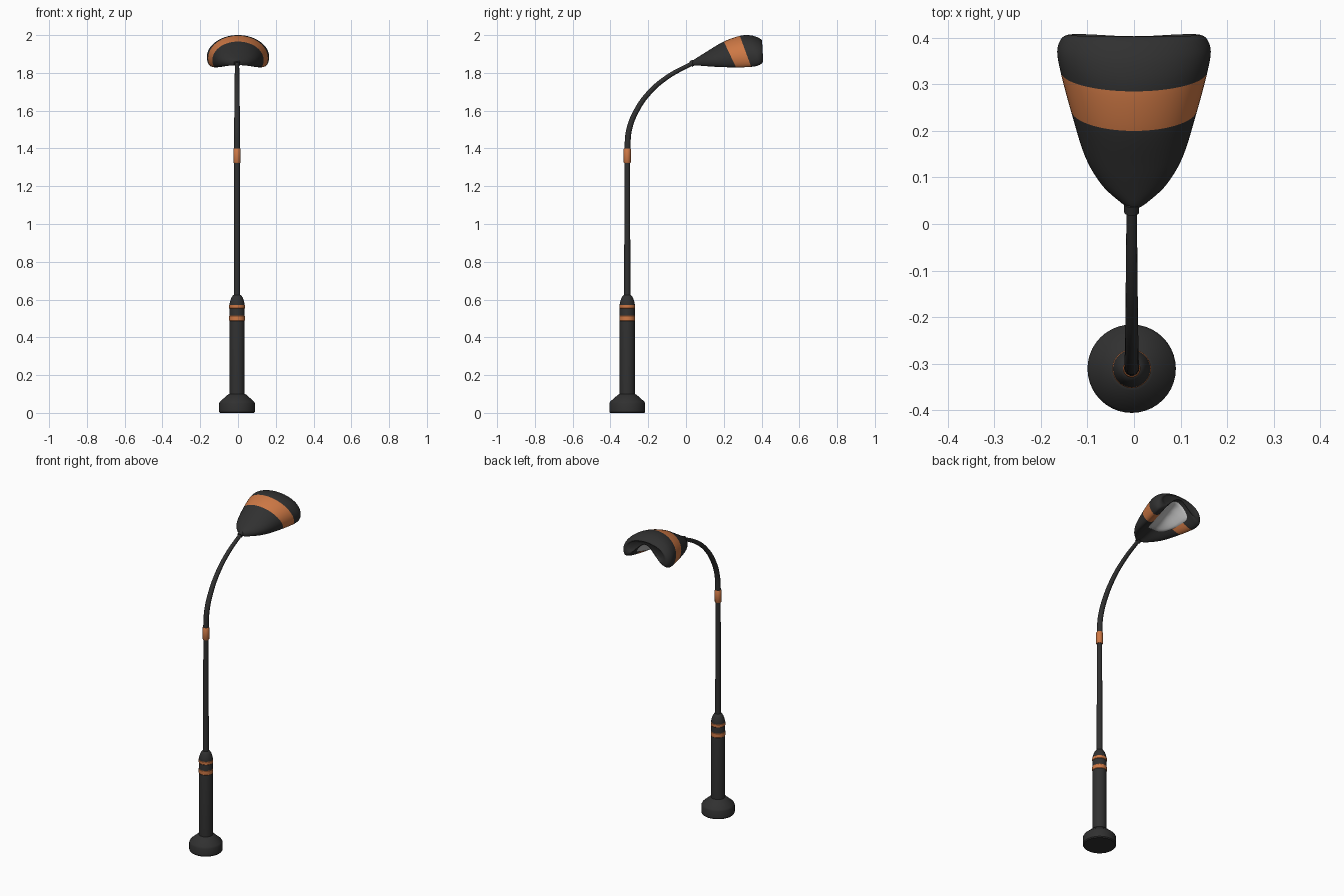
import bpy, bmesh, math

if "Cube" in bpy.data.objects:
    bpy.data.objects.remove(bpy.data.objects["Cube"])

PX, PY = -0.005, -0.311     # pole axis


def material(name, rgb):
    m = bpy.data.materials.new(name)
    m.diffuse_color = (*rgb, 1)
    m.use_nodes = True
    m.node_tree.nodes["Principled BSDF"].inputs["Base Color"].default_value = m.diffuse_color
    return m


DARK = material("dark", (0.03, 0.03, 0.03))
ORANGE = material("orange", (0.62, 0.19, 0.06))


def finish(name, bm, mats, angle=35):
    bmesh.ops.recalc_face_normals(bm, faces=bm.faces)
    me = bpy.data.meshes.new(name)
    bm.to_mesh(me)
    bm.free()
    for m in mats:
        me.materials.append(m)
    ob = bpy.data.objects.new(name, me)
    bpy.context.collection.objects.link(ob)
    bpy.ops.object.select_all(action='DESELECT')
    ob.select_set(True)
    bpy.context.view_layer.objects.active = ob
    bpy.ops.object.shade_smooth_by_angle(angle=math.radians(angle))
    return ob


def skin(bm, rings, mat_of=lambda i: 0):
    """Join closed rings of points into a capped tube."""
    rows = [[bm.verts.new(p) for p in r] for r in rings]
    n = len(rows[0])
    for i in range(len(rows) - 1):
        for j in range(n):
            k = (j + 1) % n
            f = bm.faces.new((rows[i][j], rows[i][k], rows[i + 1][k], rows[i + 1][j]))
            f.material_index = mat_of(i)
    bm.faces.new(rows[0])
    bm.faces.new(rows[-1])


def lathe(name, profile, mat, n=40):
    bm = bmesh.new()
    skin(bm, [[(PX + r * math.cos(2 * math.pi * j / n), PY + r * math.sin(2 * math.pi * j / n), z)
               for j in range(n)] for r, z in profile])
    return finish(name, bm, [mat])


# Base, column and pole
lathe("base_foot", [(.09, 0), (.095, .006), (.095, .05), (.09, .06), (.047, .098), (.04, .1)], DARK)
lathe("column", [(.04, .09), (.04, .575), (.037, .59), (.03, .61), (.022, .622), (.016, .625)], DARK)
for i, (z0, z1) in enumerate([(.487, .515), (.552, .572)]):
    lathe(f"column_ring_{i + 1}", [(.04, z0), (.0415, z0 + .002), (.0415, z1 - .002), (.04, z1)], ORANGE)
lathe("pole", [(.0165, .6), (.015, 1.34)], DARK)
lathe("pole_sleeve", [(.017, 1.323), (.019, 1.326), (.019, 1.397), (.017, 1.4)], ORANGE)

# Curved arm
cu = bpy.data.curves.new("arm", 'CURVE')
cu.dimensions = '3D'
cu.bevel_depth = 1
cu.bevel_resolution = 5
cu.use_fill_caps = True
path = [(PY, 1.39, .0165), (-.301, 1.5, .0155), (-.262, 1.6, .0145), (-.195, 1.695, .0135),
        (-.1, 1.777, .0125), (.045, 1.856, .011)]
sp = cu.splines.new('BEZIER')
sp.bezier_points.add(len(path) - 1)
for bp, (y, z, r) in zip(sp.bezier_points, path):
    bp.co = (PX, y, z)
    bp.radius = r
    bp.handle_left_type = bp.handle_right_type = 'AUTO'
cu.materials.append(DARK)
bpy.context.collection.objects.link(bpy.data.objects.new("arm", cu))

# Collar where the arm meets the head
bpy.ops.mesh.primitive_cylinder_add(vertices=32, radius=.016, depth=.02, location=(PX, .034, 1.851),
                                    rotation=(math.radians(-62), 0, 0))
collar = bpy.context.object
collar.name = "neck_collar"
collar.data.materials.append(DARK)
bpy.ops.object.shade_smooth_by_angle(angle=math.radians(35))

# Head stations: top y, bottom y, half width, top z, tip z, underside centre z
ST = [(.034, .036, .012, 1.863, 1.842, 1.843),
      (.045, .050, .031, 1.872, 1.840, 1.846),
      (.075, .090, .070, 1.891, 1.837, 1.854),
      (.120, .160, .106, 1.919, 1.832, 1.868),
      (.200, .265, .136, 1.966, 1.829, 1.892),
      (.285, .345, .158, 1.996, 1.832, 1.925),
      (.340, .384, .165, 1.999, 1.840, 1.945),
      (.382, .404, .156, 1.987, 1.854, 1.953),
      (.402, .408, .138, 1.972, 1.875, 1.953),
      (.398, .400, .115, 1.964, 1.895, 1.952)]
STEPS = 6


def station(t):
    """Catmull-Rom blend of the station table."""
    i = min(int(t), len(ST) - 2)
    f = t - i
    p = [ST[max(0, min(len(ST) - 1, i + k))] for k in (-1, 0, 1, 2)]
    return [.5 * (2 * b + (c - a) * f + (2 * a - 5 * b + 4 * c - d) * f * f
                  + (3 * b - a - 3 * c + d) * f ** 3) for a, b, c, d in zip(*p)]


def lean(s, x, z):
    return (x, s[0] + (s[1] - s[0]) * (s[3] - z) / (s[3] - s[4]), z)


def under(s, u):
    return (.86 * s[2] * u, s[4] + (s[5] - s[4]) * math.cos(math.pi / 2 * u) ** 2)


def section(t):
    """Crescent section: domed top, rounded tips, arched underside."""
    s = station(t)
    w, zt, zb = s[2:5]
    zm = zb + .28 * (zt - zb)
    tip = [(w * (.86 + .14 * math.cos(a)), zm - (zm - zb) * math.sin(a))
           for a in (math.pi / 2 * k / 5 for k in range(1, 6))]
    pts = [(w * math.cos(math.pi * k / 28), zm + (zt - zm) * math.sin(math.pi * k / 28)) for k in range(29)]
    pts += [(-x, z) for x, z in tip]
    pts += [under(s, -1 + k / 10) for k in range(1, 20)]
    pts += tip[::-1]
    return [lean(s, x, z) for x, z in pts]


# Lamp head with orange band
bm = bmesh.new()
skin(bm, [section(i / STEPS) for i in range((len(ST) - 1) * STEPS + 1)],
     lambda i: 1 if 4 <= i / STEPS < 5 else 0)
finish("lamp_head", bm, [DARK, ORANGE], 50)

# Grey lens under the head: a rounded patch laid on the underside
bm = bmesh.new()
N, R = 48, 9
rows = []
for k in range(1, R + 1):
    row = []
    r = k / R
    for j in range(N):
        c, sn = math.cos(2 * math.pi * j / N), math.sin(2 * math.pi * j / N)
        px = r * math.copysign(abs(c) ** .6, c)
        py = r * math.copysign(abs(sn) ** .6, sn)
        s = station(4.9 + 1.8 * py)
        x, y, z = lean(s, *under(s, .64 * px))
        row.append(bm.verts.new((x, y, z - .011 * (1 - r ** 4) + (.003 if k == R else -.001))))
    rows.append(row)
for a, b in zip(rows, rows[1:]):
    for j in range(N):
        bm.faces.new((a[j], a[(j + 1) % N], b[(j + 1) % N], b[j]))
bm.faces.new(rows[0])
for f in bm.faces:
    f.normal_update()
finish("lamp_lens", bm, [], 60)
